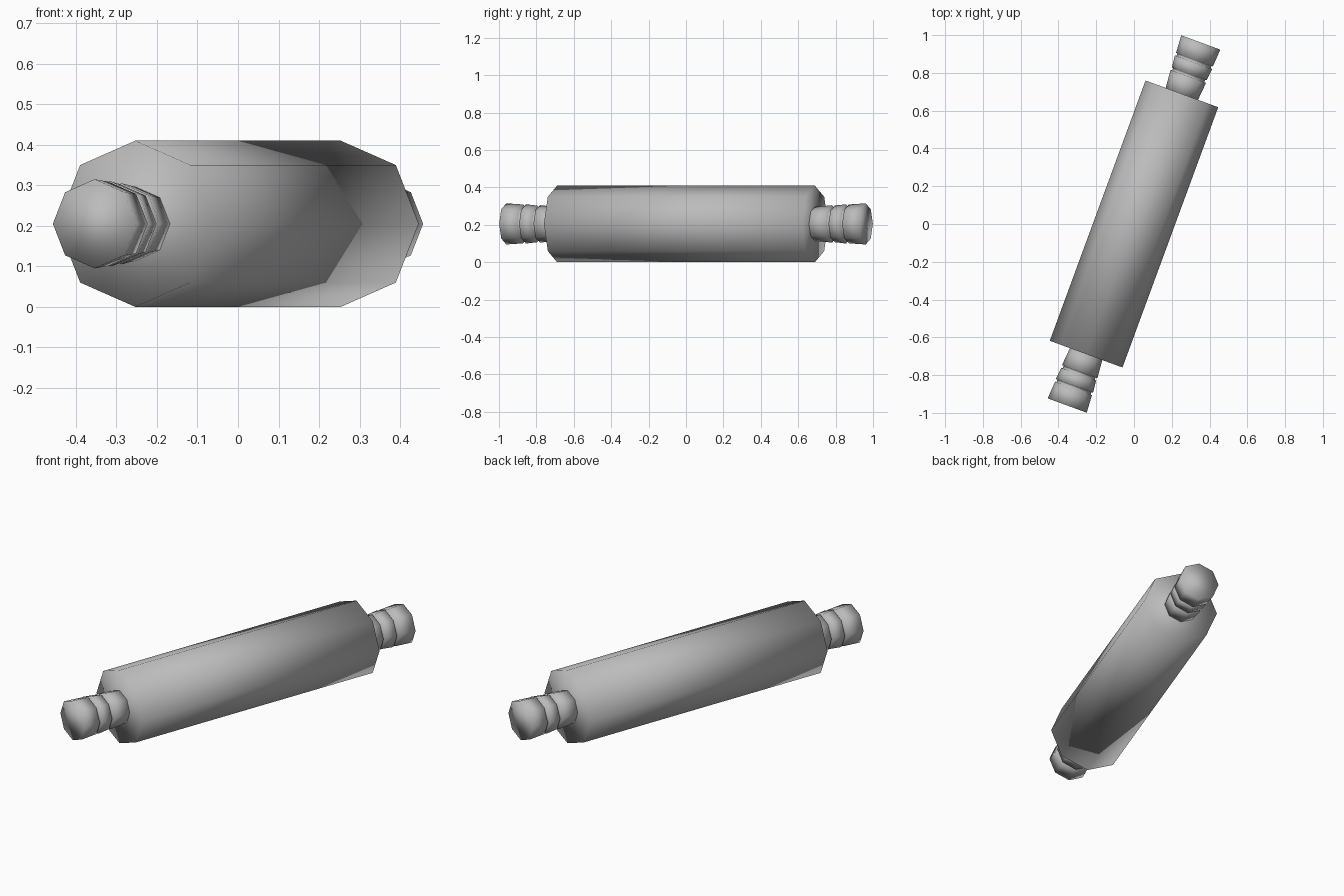
import bpy
import bmesh
import math
from mathutils import Matrix

cube = bpy.data.objects.get("Cube")
if cube:
    bpy.data.objects.remove(cube, do_unlink=True)

SIDES = 8
AXIS_HEIGHT = 0.205
TURN = math.radians(-20.2)

grey = bpy.data.materials.new("plain_grey")
grey.use_nodes = True
colour = (0.5, 0.5, 0.5, 1)
grey.diffuse_color = colour
grey.node_tree.nodes["Principled BSDF"].inputs["Base Color"].default_value = colour


def lathe(name, profile, turn):
    """Spin (distance, radius) pairs around a level axis into a capped solid."""
    bm = bmesh.new()
    rings = []
    for dist, radius in profile:
        ring = []
        for i in range(SIDES):
            a = math.tau * i / SIDES
            ring.append(bm.verts.new((radius * math.cos(a), dist, radius * math.sin(a))))
        rings.append(ring)
    for a, b in zip(rings, rings[1:]):
        for i in range(SIDES):
            j = (i + 1) % SIDES
            bm.faces.new((a[i], a[j], b[j], b[i]))
    bm.faces.new(rings[0])
    bm.faces.new(rings[-1])
    bmesh.ops.recalc_face_normals(bm, faces=bm.faces)
    bm.transform(Matrix.Translation((0, 0, AXIS_HEIGHT)) @ Matrix.Rotation(turn, 4, "Z"))
    for face in bm.faces:
        face.smooth = True
    mesh = bpy.data.meshes.new(name)
    bm.to_mesh(mesh)
    bm.free()
    mesh.materials.append(grey)
    obj = bpy.data.objects.new(name, mesh)
    bpy.context.collection.objects.link(obj)
    return obj


# Wide roller in the middle
lathe("roller", [(-0.734, AXIS_HEIGHT), (0.734, AXIS_HEIGHT)], TURN)

# Flared handle with two narrow grooves and a flat end
handle = [
    (0.72, 0.09), (0.832, 0.1),
    (0.834, 0.09), (0.846, 0.09),
    (0.848, 0.098), (0.912, 0.105),
    (0.914, 0.096), (0.926, 0.096),
    (0.928, 0.104), (1.024, 0.11),
]
for name, flip in (("back_handle", 0), ("front_handle", math.pi)):
    lathe(name, handle, TURN + flip)
